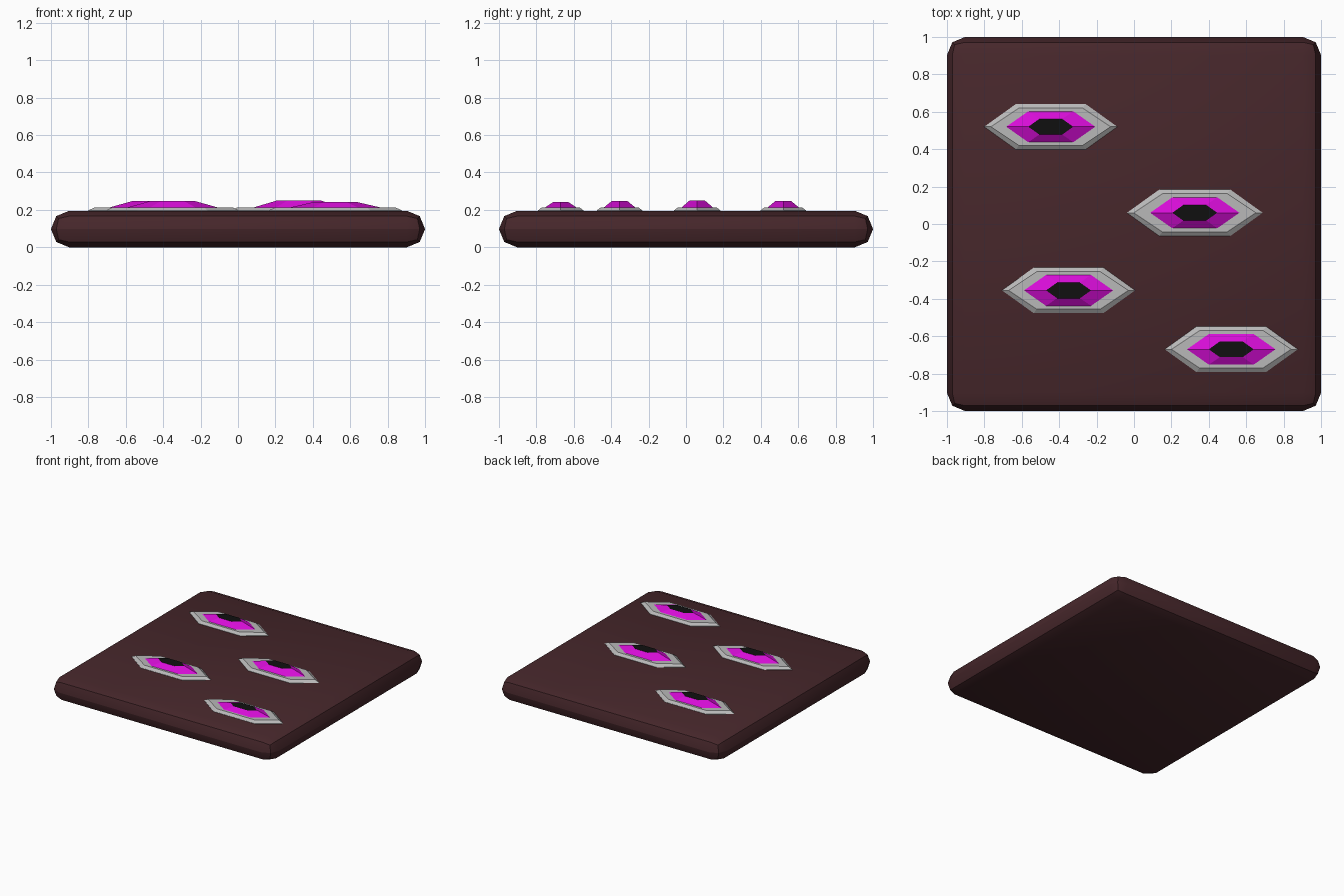
import bpy, bmesh

if "Cube" in bpy.data.objects:
    bpy.data.objects.remove(bpy.data.objects["Cube"])

def material(name, color):
    m = bpy.data.materials.new(name)
    m.diffuse_color = (*color, 1)
    m.use_nodes = True
    m.node_tree.nodes["Principled BSDF"].inputs["Base Color"].default_value = m.diffuse_color
    return m

MAROON = material("maroon", (0.062, 0.02, 0.024))
GREY = material("grey", (0.48, 0.48, 0.48))
MAGENTA = material("magenta", (0.68, 0.004, 0.68))
BLACK = material("black", (0.005, 0.005, 0.005))

def finish(bm, name, mats):
    bmesh.ops.recalc_face_normals(bm, faces=bm.faces)
    mesh = bpy.data.meshes.new(name)
    bm.to_mesh(mesh)
    bm.free()
    for m in mats:
        mesh.materials.append(m)
    ob = bpy.data.objects.new(name, mesh)
    bpy.context.collection.objects.link(ob)
    return ob

def hex_frustum(name, center, layers, mats):
    """Stretched hexagon rings (half length, half flat, half width, z), capped."""
    cx, cy = center
    bm = bmesh.new()
    rings = []
    for a, f, b, z in layers:
        pts = [(a, 0), (f, b), (-f, b), (-a, 0), (-f, -b), (f, -b)]
        rings.append([bm.verts.new((cx + x, cy + y, z)) for x, y in pts])
    for lo, hi in zip(rings, rings[1:]):
        for i in range(6):
            j = (i + 1) % 6
            bm.faces.new((lo[i], lo[j], hi[j], hi[i]))
    bm.faces.new(rings[0])
    top = bm.faces.new(rings[-1])
    top.material_index = len(mats) - 1
    return finish(bm, name, mats)

# Slab with rounded edges meeting at mid height
H = 0.195
bm = bmesh.new()
bmesh.ops.create_cube(bm, size=1)
for v in bm.verts:
    v.co = (v.co.x * 2, v.co.y * 2, (v.co.z + 0.5) * H)
slab = finish(bm, "slab", [MAROON])
bev = slab.modifiers.new("rounding", 'BEVEL')
bev.width = 0.097
bev.segments = 2
bpy.context.view_layer.objects.active = slab
slab.select_set(True)
bpy.ops.object.modifier_apply(modifier=bev.name)
bpy.ops.object.shade_smooth_by_angle()

# Four raised eyes: grey rim, magenta iris with black flat top
eyes = [(-0.445, 0.52, 1.0, 0.247), (0.325, 0.06, 1.02, 0.249),
        (-0.35, -0.355, 1.0, 0.247), (0.52, -0.67, 1.0, 0.241)]
for n, (x, y, s, top) in enumerate(eyes, 1):
    hex_frustum(f"eye_rim_{n}", (x, y),
                [(0.356 * s, 0.186 * s, 0.122 * s, 0.19),
                 (0.356 * s, 0.186 * s, 0.122 * s, 0.197),
                 (0.32 * s, 0.17 * s, 0.1 * s, 0.214)], [GREY])
    hex_frustum(f"eye_iris_{n}", (x, y),
                [(0.245, 0.124, 0.085, 0.212), (0.12, 0.061, 0.042, top)],
                [MAGENTA, BLACK])
